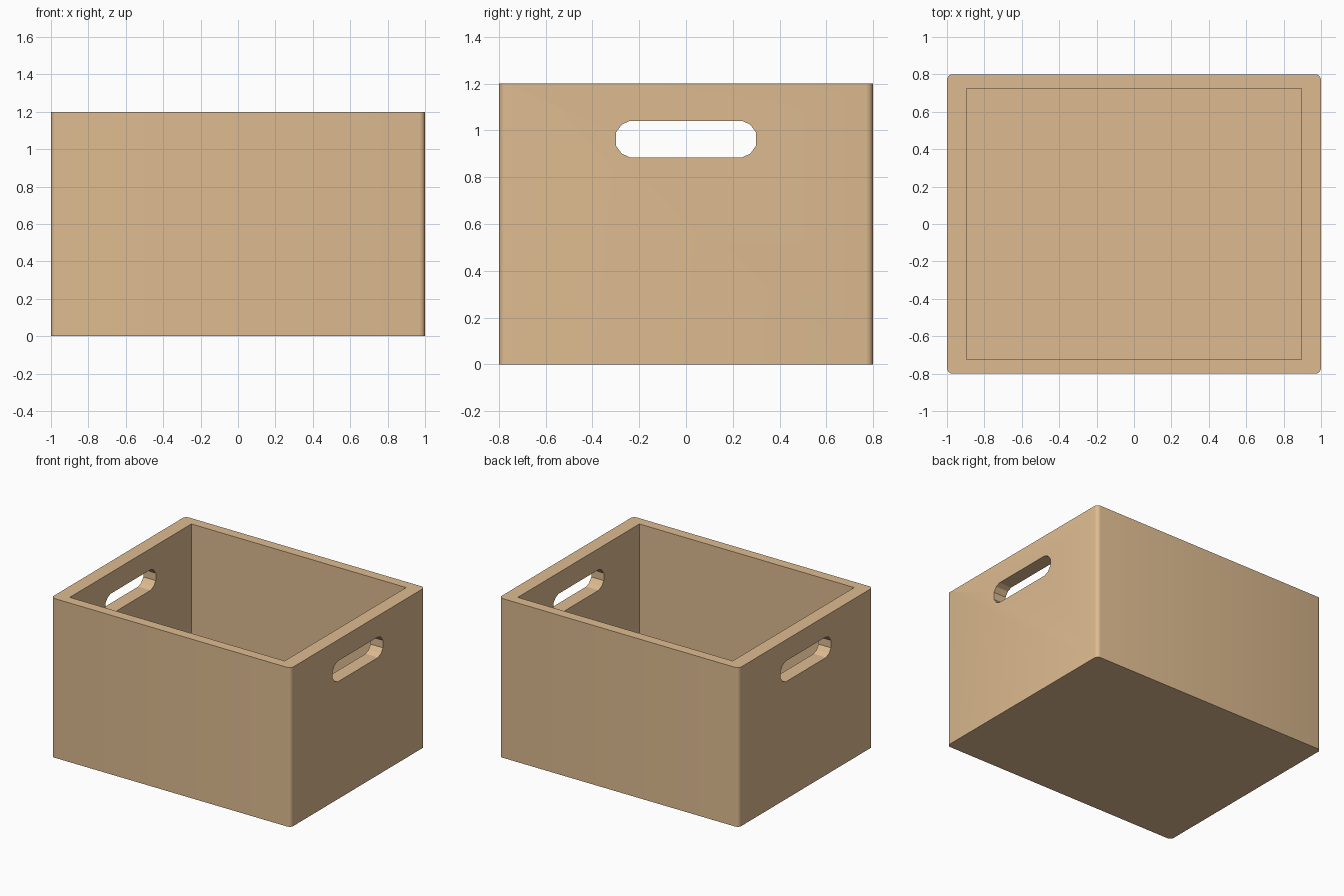
import bpy, bmesh
from mathutils import Vector

if "Cube" in bpy.data.objects:
    bpy.data.objects.remove(bpy.data.objects["Cube"])


def add_object(name, bm):
    bmesh.ops.recalc_face_normals(bm, faces=bm.faces)
    mesh = bpy.data.meshes.new(name)
    bm.to_mesh(mesh)
    bm.free()
    obj = bpy.data.objects.new(name, mesh)
    bpy.context.collection.objects.link(obj)
    return obj


def prism(name, profile, direction):
    """Extrude a closed outline along a direction."""
    bm = bmesh.new()
    face = bm.faces.new([bm.verts.new(p) for p in profile])
    new = bmesh.ops.extrude_face_region(bm, geom=[face])["geom"]
    bmesh.ops.translate(bm, vec=Vector(direction),
                        verts=[v for v in new if isinstance(v, bmesh.types.BMVert)])
    return add_object(name, bm)


def rectangle(x, y, z):
    return [(-x, -y, z), (x, -y, z), (x, y, z), (-x, y, z)]


# Outer block with rounded upright edges
crate = prism("crate", rectangle(1.0, 0.8, 0), (0, 0, 1.2))
bm = bmesh.new()
bm.from_mesh(crate.data)
upright = [e for e in bm.edges if abs(e.verts[0].co.z - e.verts[1].co.z) > 1]
bmesh.ops.bevel(bm, geom=upright, offset=0.03, offset_type='OFFSET',
                segments=4, profile=0.5, affect='EDGES')
bm.to_mesh(crate.data)
bm.free()

# Open interior
cavity = prism("cavity_cutter", rectangle(0.896, 0.724, 0.08), (0, 0, 1.5))

# Hand slot running through both ends
quarter = [(0.24, 0.078), (0.275, 0.062), (0.30, 0.028)]
right = quarter + [(y, -z) for y, z in reversed(quarter)]
outline = right + [(-y, -z) for y, z in right]
slot = prism("hand_slot_cutter", [(-1.5, y, 0.963 + z) for y, z in outline], (3, 0, 0))

for cutter in (cavity, slot):
    cutter.hide_render = True
    cutter.hide_set(True)
    mod = crate.modifiers.new(cutter.name, 'BOOLEAN')
    mod.operation = 'DIFFERENCE'
    mod.solver = 'EXACT'
    mod.object = cutter

# Smooth rounded corners, sharp everywhere else
bpy.context.view_layer.objects.active = crate
crate.select_set(True)
bpy.ops.object.shade_smooth_by_angle(angle=0.5)

wood = bpy.data.materials.new("light_wood")
wood.diffuse_color = (0.73, 0.50, 0.28, 1)
wood.use_nodes = True
wood.node_tree.nodes["Principled BSDF"].inputs["Base Color"].default_value = wood.diffuse_color
crate.data.materials.append(wood)
